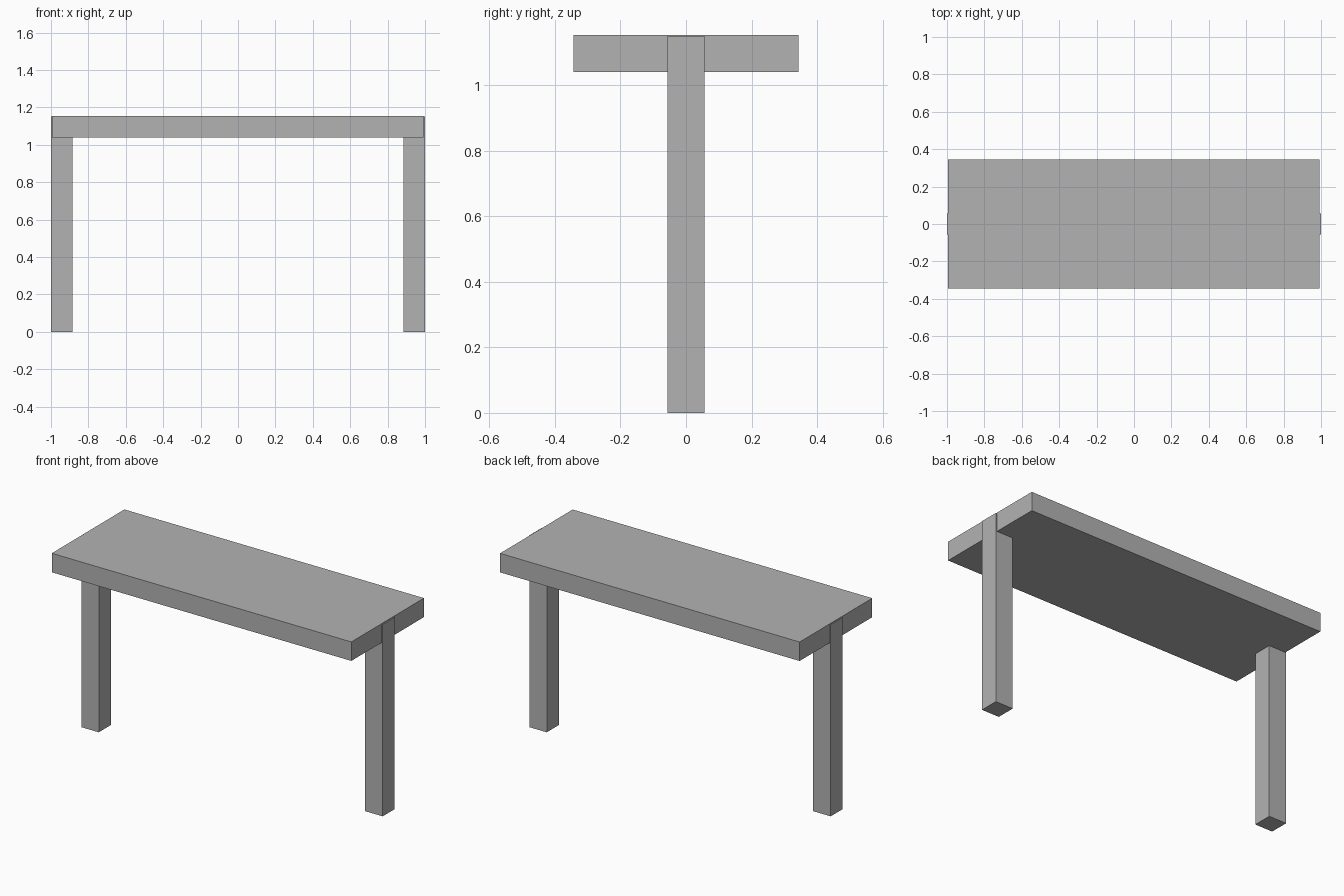
import bpy

if "Cube" in bpy.data.objects:
    bpy.data.objects.remove(bpy.data.objects["Cube"])

# Single flat grey
grey = bpy.data.materials.new("plain_grey")
grey.diffuse_color = (0.45, 0.45, 0.45, 1)
grey.use_nodes = True
grey.node_tree.nodes["Principled BSDF"].inputs["Base Color"].default_value = grey.diffuse_color


def box(name, lo, hi):
    """Axis-aligned box between two corners."""
    centre = [(a + b) / 2 for a, b in zip(lo, hi)]
    bpy.ops.mesh.primitive_cube_add(size=1, location=centre)
    ob = bpy.context.object
    ob.name = name
    ob.scale = [b - a for a, b in zip(lo, hi)]
    bpy.ops.object.transform_apply(location=False, rotation=False, scale=True)
    ob.data.materials.append(grey)
    return ob


# Thick slab top
box("table_top", (-0.995, -0.344, 1.04), (0.993, 0.344, 1.154))

# One square leg at the middle of each end, standing just proud of the slab
for side, x in (("left", -0.942), ("right", 0.942)):
    box(side + "_leg", (x - 0.058, -0.057, 0), (x + 0.058, 0.057, 1.15))
